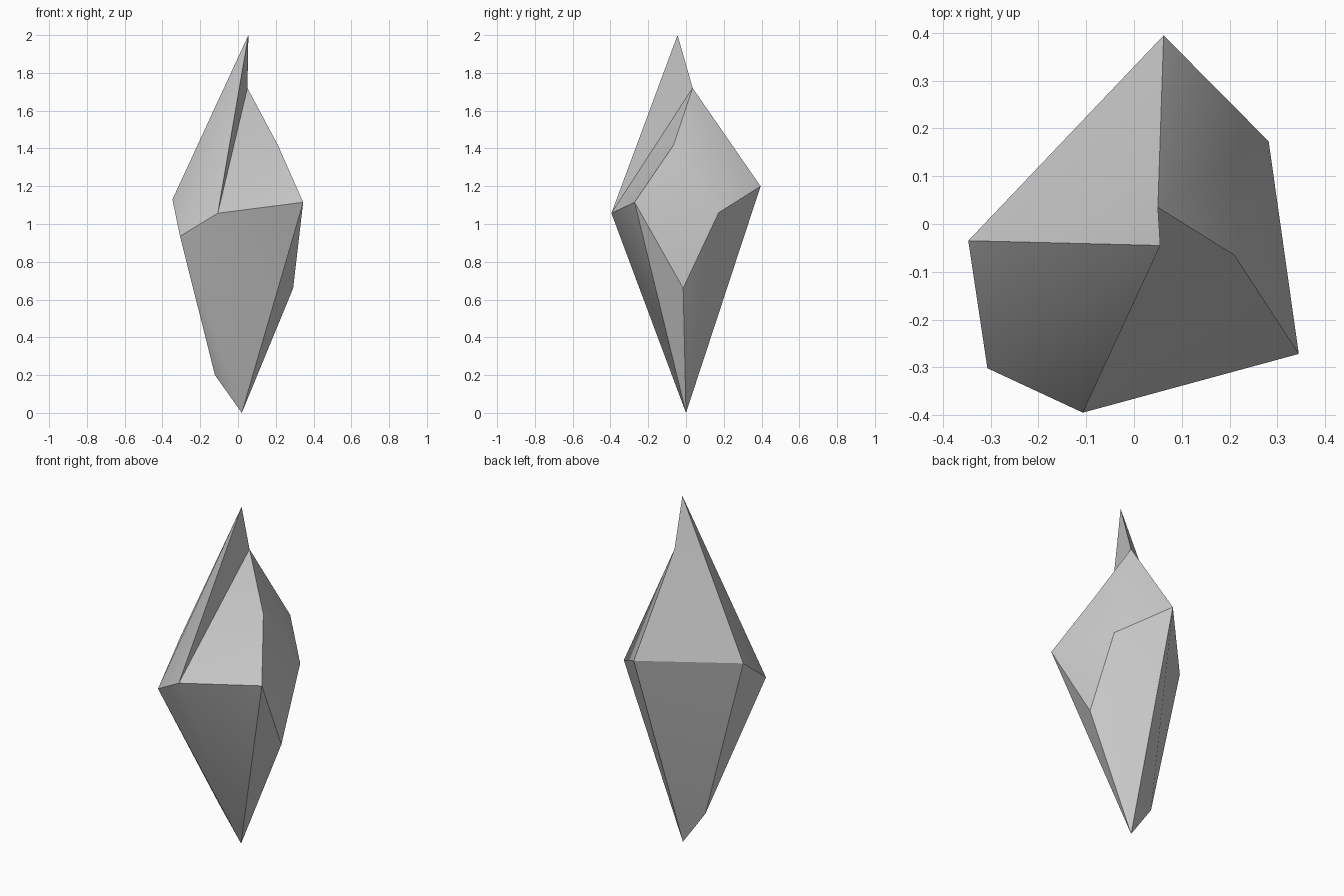
import bpy
import bmesh
import math

if "Cube" in bpy.data.objects:
    bpy.data.objects.remove(bpy.data.objects["Cube"], do_unlink=True)

# Single stone grey
stone = bpy.data.materials.new("pale_grey_stone")
stone.use_nodes = True
grey = (0.6, 0.6, 0.6, 1)
stone.diffuse_color = grey
stone.node_tree.nodes["Principled BSDF"].inputs["Base Color"].default_value = grey

# Named corners of the irregular shard
corners = {
    "tip": (0.055, -0.045, 2.0),
    "notch": (0.05, 0.035, 1.72),
    "shoulder": (0.21, -0.065, 1.42),
    "back": (0.062, 0.395, 1.2),
    "east": (0.282, 0.173, 1.06),
    "southeast": (0.345, -0.272, 1.115),
    "hip": (0.292, -0.015, 0.66),
    "front": (-0.107, -0.395, 1.057),
    "southwest": (-0.307, -0.302, 0.935),
    "west": (-0.347, -0.035, 1.13),
    "heel": (-0.122, -0.005, 0.2),
    "base": (0.02, 0.0, 0.0),
}

# Facets as rings of corner names
facets = [
    # Upper spire
    "tip southwest front", "tip west southwest", "tip front notch",
    "tip notch west", "notch back west",
    # Upper shoulder
    "notch front shoulder", "shoulder front southeast",
    "notch shoulder east", "notch east back",
    "shoulder southeast east", "southeast hip east",
    # Lower taper
    "front base southeast", "southeast base hip",
    "hip base east", "east base back",
    "back heel west", "back base heel",
    "west heel southwest", "southwest heel base", "southwest base front",
]

bm = bmesh.new()
verts = {name: bm.verts.new(co) for name, co in corners.items()}
for ring in facets:
    bm.faces.new([verts[name] for name in ring.split()])
bmesh.ops.recalc_face_normals(bm, faces=bm.faces)
mesh = bpy.data.meshes.new("crystal_shard")
bm.to_mesh(mesh)
bm.free()
mesh.materials.append(stone)

shard = bpy.data.objects.new("crystal_shard", mesh)
bpy.context.collection.objects.link(shard)

# Soften only the shallow folds
bpy.ops.object.select_all(action="DESELECT")
shard.select_set(True)
bpy.context.view_layer.objects.active = shard
bpy.ops.object.shade_smooth_by_angle(angle=math.radians(30))
